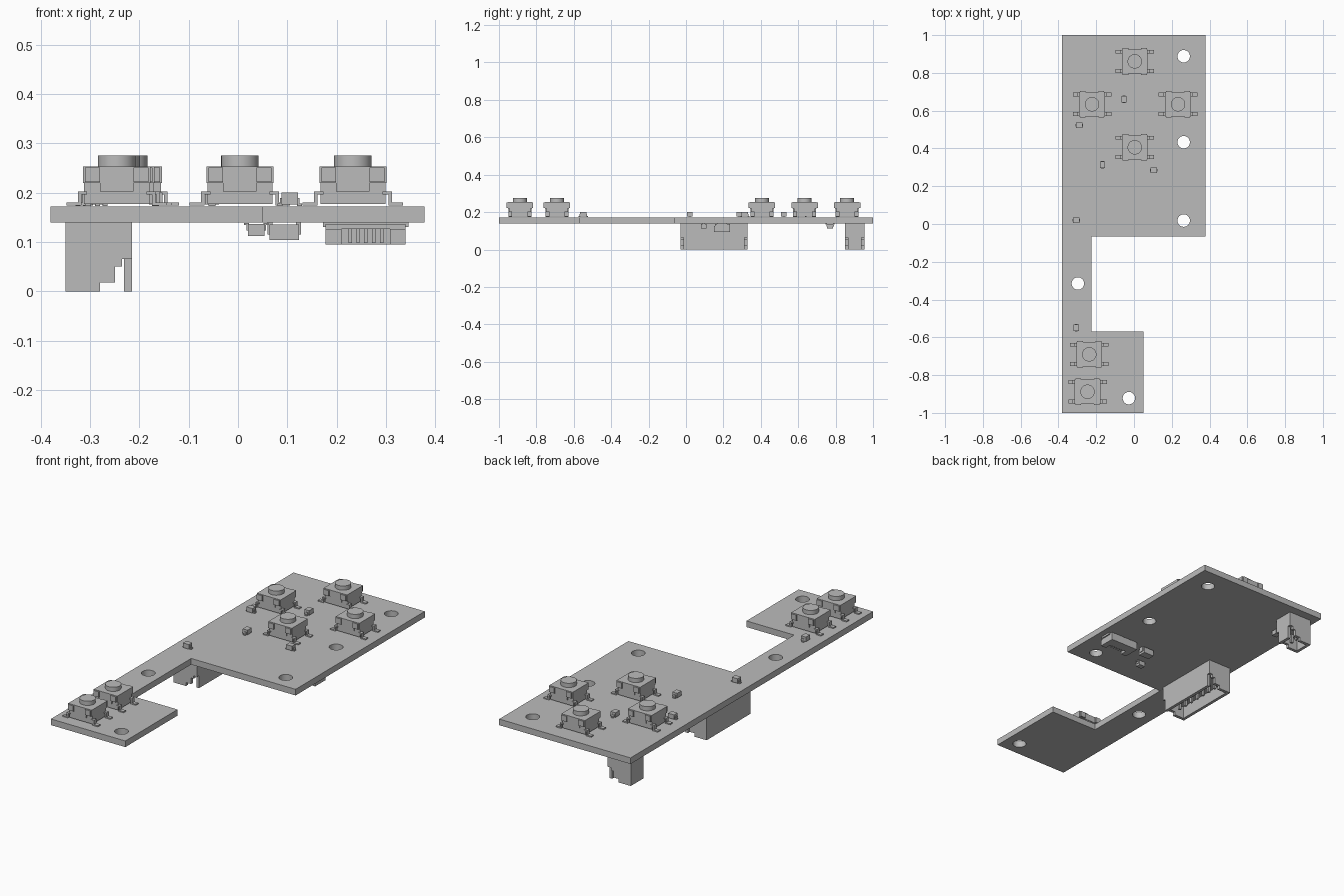
import bpy, bmesh, math
from mathutils import Matrix, Vector

cube = bpy.data.objects.get("Cube")
if cube:
    bpy.data.objects.remove(cube, do_unlink=True)

grey = bpy.data.materials.new("plain_grey")
grey.use_nodes = True
colour = (0.5, 0.5, 0.5, 1)
grey.diffuse_color = colour
grey.node_tree.nodes["Principled BSDF"].inputs["Base Color"].default_value = colour

TOP, UNDER = 0.172, 0.14


def box(bm, x0, x1, y0, y1, z0, z1):
    size = Vector((x1 - x0, y1 - y0, z1 - z0))
    mid = Vector((x0 + x1, y0 + y1, z0 + z1)) / 2
    bmesh.ops.create_cube(bm, size=1, matrix=Matrix.Translation(mid) @ Matrix.Diagonal(size.to_4d()))


def mesh_from(name, bm):
    mesh = bpy.data.meshes.new(name)
    bm.to_mesh(mesh)
    bm.free()
    mesh.materials.append(grey)
    return mesh


def place(name, mesh, x=0, y=0, z=0, turn=0, flip=False):
    obj = bpy.data.objects.new(name, mesh)
    obj.location = (x, y, z)
    obj.rotation_euler = (math.pi if flip else 0, 0, turn)
    bpy.context.collection.objects.link(obj)
    return obj


# Circuit board: filled outline with round mounting holes
outline = [(-0.38, -1), (0.05, -1), (0.05, -0.57), (-0.225, -0.57),
           (-0.225, -0.065), (0.378, -0.065), (0.378, 1), (-0.38, 1)]
holes = [(0.263, 0.888), (0.263, 0.433), (0.263, 0.018), (-0.297, -0.315), (-0.027, -0.922)]
loops = [outline]
for hx, hy in holes:
    angles = [math.tau * i / 32 for i in range(32)]
    loops.append([(hx + 0.033 * math.cos(a), hy + 0.033 * math.sin(a)) for a in angles])
curve = bpy.data.curves.new("board", 'CURVE')
curve.dimensions = '2D'
curve.fill_mode = 'BOTH'
curve.extrude = (TOP - UNDER) / 2
for loop in loops:
    spline = curve.splines.new('POLY')
    spline.points.add(len(loop) - 1)
    for point, (px, py) in zip(spline.points, loop):
        point.co = (px, py, 0, 1)
    spline.use_cyclic_u = True
curve.materials.append(grey)
board = place("circuit_board", curve, z=(TOP + UNDER) / 2)
bpy.ops.object.select_all(action='DESELECT')
board.select_set(True)
bpy.context.view_layer.objects.active = board
bpy.ops.object.convert(target='MESH')

# Push button: stepped body, corner ears, round cap and four bent legs
bm = bmesh.new()
box(bm, -0.066, 0.066, -0.056, 0.056, 0.005, 0.05)
box(bm, -0.068, 0.068, -0.064, 0.064, 0.048, 0.081)
box(bm, -0.034, 0.034, -0.061, 0.061, 0.03, 0.048)
bmesh.ops.create_cone(bm, cap_ends=True, segments=40, radius1=0.038, radius2=0.038,
                      depth=0.024, matrix=Matrix.Translation((0, 0, 0.091)))
for sx in (-1, 1):
    for sy in (-1, 1):
        def corner(x0, x1, y0, y1, z0, z1):
            xs, ys = sorted((sx * x0, sx * x1)), sorted((sy * y0, sy * y1))
            box(bm, *xs, *ys, z0, z1)
        corner(0.034, 0.064, 0.06, 0.071, 0.05, 0.079)
        corner(0.076, 0.102, 0.041, 0.061, 0.002, 0.008)
        corner(0.072, 0.079, 0.041, 0.061, 0.002, 0.03)
        corner(0.06, 0.079, 0.041, 0.061, 0.024, 0.03)
button = mesh_from("push_button", bm)
for i, (x, y) in enumerate([(0.004, 0.861), (-0.222, 0.634), (0.233, 0.634),
                            (0.004, 0.406), (-0.237, -0.69), (-0.246, -0.888)]):
    obj = place(f"push_button_{i + 1}", button, x, y, TOP)
    if i == 0:
        bpy.context.view_layer.objects.active = obj
        obj.select_set(True)
        bpy.ops.object.shade_smooth_by_angle(angle=math.radians(30))

# Small chip: body with a metal foot at each end
bm = bmesh.new()
box(bm, -0.017, 0.017, -0.014, 0.014, 0.004, 0.028)
for s in (-1, 1):
    xs = sorted((s * 0.015, s * 0.025))
    box(bm, *xs, -0.007, 0.007, 0.001, 0.006)
    xs = sorted((s * 0.015, s * 0.02))
    box(bm, *xs, -0.007, 0.007, 0.001, 0.017)
chip = mesh_from("small_chip", bm)
UP = math.pi / 2
for i, (x, y, turn) in enumerate([(-0.053, 0.66, UP), (-0.29, 0.523, 0), (-0.167, 0.314, UP),
                                  (0.105, 0.285, 0), (-0.305, 0.02, 0), (-0.305, -0.55, UP)]):
    place(f"small_chip_{i + 1}", chip, x, y, TOP, turn)
place("under_chip_1", chip, 0.037, 0.095, UNDER, 0, True)
place("under_chip_2", chip, -0.28, 0.77, UNDER, UP, True)

# Larger chip on the underside
bm = bmesh.new()
box(bm, 0.064, 0.124, 0.188, 0.228, 0.104, 0.135)
box(bm, 0.06, 0.07, 0.196, 0.22, 0.115, UNDER)
box(bm, 0.118, 0.128, 0.196, 0.22, 0.115, UNDER)
place("under_large_chip", mesh_from("under_large_chip", bm))


# Socket under the board: walled box open downwards, notched corners, pins
def socket(name, y0, y1, pins):
    bm = bmesh.new()
    left, right, wall = -0.35, -0.215, 0.016
    box(bm, left, right, y0, y1, 0.065, UNDER)
    box(bm, left, left + wall, y0, y1, 0, 0.065)
    box(bm, right - wall, right, y0 + wall, y1 - wall, 0, 0.065)
    for a in (y0, y1 - wall):
        box(bm, left + wall, -0.28, a, a + wall, 0, 0.065)
        box(bm, -0.28, -0.25, a, a + wall, 0.018, 0.065)
        box(bm, -0.25, -0.235, a, a + wall, 0.05, 0.065)
    for i in range(pins):
        y = y0 + (y1 - y0) * (i + 1) / (pins + 1)
        box(bm, -0.292, -0.28, y - 0.006, y + 0.006, 0.02, 0.065)
    place(name, mesh_from(name, bm))


socket("long_socket", -0.03, 0.33, 7)
socket("short_socket", 0.85, 0.955, 2)

# Flat cable connector: frame with side latches and a row of ribs
bm = bmesh.new()
box(bm, 0.178, 0.34, 0.185, 0.235, 0.095, 0.136)
box(bm, 0.178, 0.34, 0.155, 0.185, 0.126, 0.136)
box(bm, 0.172, 0.346, 0.165, 0.22, 0.13, UNDER)
for x in (0.178, 0.308):
    box(bm, x, x + 0.032, 0.15, 0.185, 0.095, 0.126)
for i in range(5):
    x = 0.224 + i * 0.016
    box(bm, x, x + 0.007, 0.165, 0.185, 0.098, 0.126)
place("flat_cable_connector", mesh_from("flat_cable_connector", bm))
